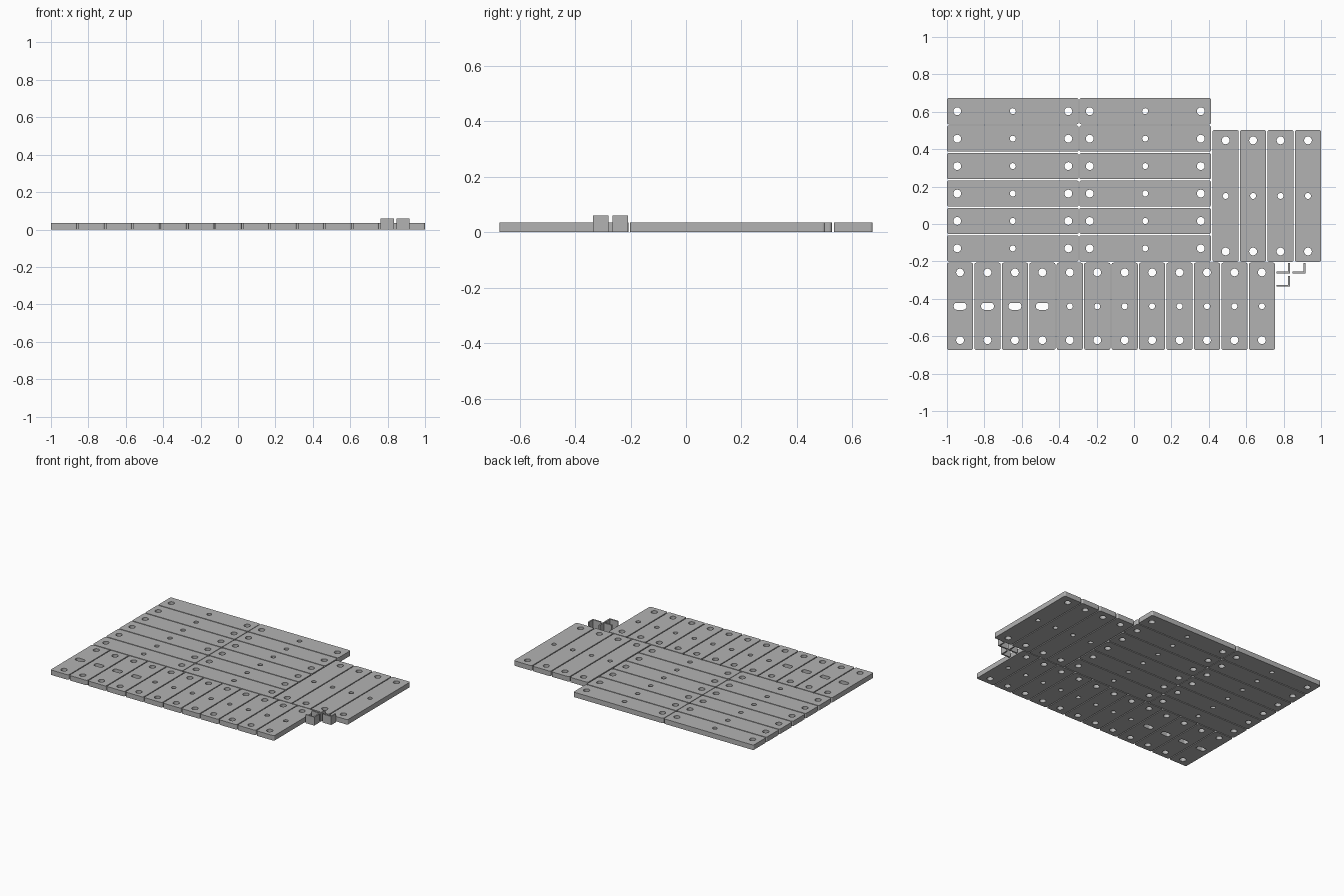
import bpy, bmesh, math

if "Cube" in bpy.data.objects:
    bpy.data.objects.remove(bpy.data.objects["Cube"])

THICK, WIDTH, PITCH = 0.035, 0.14, 0.1467

steel = bpy.data.materials.new("plain grey")
steel.use_nodes = True
steel.diffuse_color = (0.45, 0.45, 0.45, 1)
steel.node_tree.nodes["Principled BSDF"].inputs["Base Color"].default_value = steel.diffuse_color


def rounded(cx, cy, w, h, r, seg=4):
    """Outline of a rounded rectangle, or a circle when w = h = 2r."""
    pts = []
    for k, (sx, sy) in enumerate([(1, 1), (-1, 1), (-1, -1), (1, -1)]):
        for i in range(seg + 1):
            a = math.pi / 2 * (k + i / seg)
            p = (cx + sx * (w / 2 - r) + r * math.cos(a),
                 cy + sy * (h / 2 - r) + r * math.sin(a))
            if not pts or math.dist(p, pts[-1]) > 1e-5:
                pts.append(p)
    if math.dist(pts[0], pts[-1]) < 1e-5:
        pts.pop()
    return pts


def slab_mesh(name, outlines, height):
    """Extrude filled outlines; inner outlines become through holes."""
    curve = bpy.data.curves.new(name, "CURVE")
    curve.dimensions = "2D"
    curve.fill_mode = "BOTH"
    curve.extrude = height / 2
    for pts in outlines:
        s = curve.splines.new("POLY")
        s.points.add(len(pts) - 1)
        for p, (x, y) in zip(s.points, pts):
            p.co = (x, y, 0, 1)
        s.use_cyclic_u = True
    temp = bpy.data.objects.new(name, curve)
    bpy.context.collection.objects.link(temp)
    graph = bpy.context.evaluated_depsgraph_get()
    mesh = bpy.data.meshes.new_from_object(temp.evaluated_get(graph))
    bpy.data.objects.remove(temp)
    bm = bmesh.new()
    bm.from_mesh(mesh)
    bmesh.ops.remove_doubles(bm, verts=bm.verts, dist=1e-5)
    bmesh.ops.translate(bm, verts=bm.verts, vec=(0, 0, height / 2))
    bmesh.ops.recalc_face_normals(bm, faces=bm.faces)
    for f in bm.faces:
        f.smooth = False
    bm.to_mesh(mesh)
    bm.free()
    mesh.materials.clear()
    mesh.materials.append(steel)
    return mesh


def plate_mesh(name, length, reach, slotted=False):
    """Plate along x with two end holes and a smaller hole or slot between."""
    outlines = [rounded(0, 0, length, WIDTH, 0.01)]
    outlines += [rounded(s * reach, 0, 0.042, 0.042, 0.021) for s in (-1, 1)]
    if slotted:
        outlines.append(rounded(0, 0, 0.037, 0.068, 0.015))
    else:
        outlines.append(rounded(0, 0, 0.032, 0.032, 0.016))
    return slab_mesh(name, outlines, THICK)


def place(name, mesh, x, y, turn=0.0):
    obj = bpy.data.objects.new(name, mesh)
    obj.location = (x, y, 0)
    obj.rotation_euler.z = turn
    bpy.context.collection.objects.link(obj)


long_plate = plate_mesh("long_plate", 0.704, 0.297)
short_plate = plate_mesh("short_plate", 0.466, 0.181)
slotted_plate = plate_mesh("slotted_plate", 0.466, 0.181, True)
quarter = math.pi / 2

# Two columns of long plates lying sideways
for col, x in enumerate((-0.648, 0.060)):
    for row in range(6):
        place(f"long_plate_{col}_{row}", long_plate, x, 0.603 - row * PITCH)

# Long plates standing lengthwise on the left side
for i in range(4):
    place(f"side_plate_{i}", long_plate, 0.49 + i * PITCH, 0.15, quarter)

# Front row of short plates, the first four slotted
for i in range(12):
    mesh = slotted_plate if i < 4 else short_plate
    place(f"front_plate_{i}", mesh, -0.93 + i * PITCH, -0.44, quarter)

# Small angle brackets, standing on edge
w, d, t = 0.07, 0.056, 0.01
angle = [(0, 0), (w, 0), (w, d), (w - t, d), (w - t, t), (0, t)]
bracket = slab_mesh("angle_bracket", [angle], 0.06)
for i, (x, y) in enumerate([(0.763, -0.265), (0.847, -0.265), (0.763, -0.335)]):
    place(f"angle_bracket_{i}", bracket, x, y)
